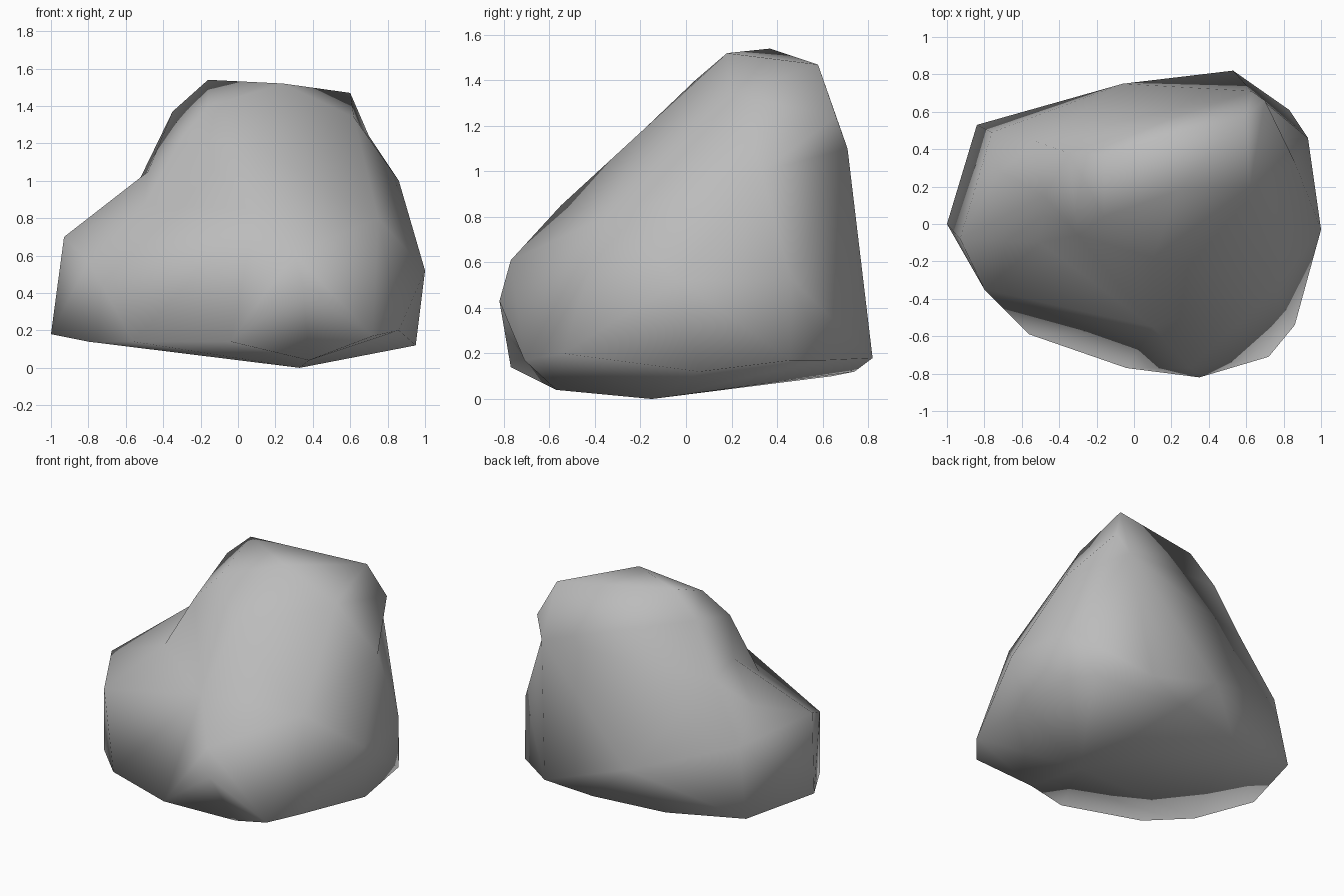
import bpy
import bmesh
from mathutils import Vector

default_cube = bpy.data.objects.get("Cube")
if default_cube:
    bpy.data.objects.remove(default_cube, do_unlink=True)

# Corner points of the boulder, grouped by the part of the stone they shape
underside = [(.33, -.15, 0), (.38, -.57, .04), (-.29, .64, .1), (.21, .74, .12)]
foot = [
    (-1, 0, .18), (-.8, -.35, .14), (-.56, -.59, .14), (-.04, -.77, .14),
    (.72, -.71, .17), (.86, -.54, .2), (.95, .06, .12), (.93, .46, .17),
    (.83, .61, .17), (.53, .82, .18), (-.84, .53, .16),
]
belly = [
    (.35, -.82, .43), (.3, -.77, .61), (1, -.03, .52), (.93, .46, .53),
    (-.06, .75, .38), (-.8, -.35, .57), (.75, -.35, .8), (.1, -.55, .85),
]
shoulder = [
    (-.93, -.08, .7), (-.76, .49, .63), (-.72, .28, .83),
    (-.5, -.1, .87), (-.48, .15, 1.05), (-.52, .44, 1.02),
]
crown = [
    (.86, .33, 1), (.63, .71, 1.1), (.7, .66, 1.24), (.62, .2, 1.34),
    (.6, .58, 1.47), (.24, .18, 1.52), (-.16, .37, 1.54),
    (-.16, .04, 1.4), (-.35, .38, 1.37), (-.3, -.06, 1.23), (.1, -.18, 1.19),
]

CORE = Vector((.05, .05, .6))
FLATTEN = .15


def nearly_round(point):
    """Move a corner close to a unit sphere around the core of the stone."""
    offset = point - CORE
    return offset.normalized() * offset.length ** FLATTEN


def make_material(name, colour):
    material = bpy.data.materials.new(name)
    material.use_nodes = True
    material.diffuse_color = colour
    shader = material.node_tree.nodes["Principled BSDF"]
    shader.inputs["Base Color"].default_value = colour
    shader.inputs["Roughness"].default_value = .9
    return material


def build_boulder(name, corners, material):
    # Skin the rounded corners, then move them back so hollows are kept
    bm = bmesh.new()
    place = {}
    for corner in map(Vector, corners):
        vert = bm.verts.new(nearly_round(corner))
        place[vert] = corner
    bmesh.ops.convex_hull(bm, input=list(bm.verts), use_existing_faces=False)
    for vert in bm.verts:
        vert.co = place[vert]
    loose = [vert for vert in bm.verts if not vert.link_faces]
    bmesh.ops.delete(bm, geom=loose, context='VERTS')
    bmesh.ops.recalc_face_normals(bm, faces=list(bm.faces))
    for face in bm.faces:
        face.smooth = True
    mesh = bpy.data.meshes.new(name)
    bm.to_mesh(mesh)
    bm.free()
    mesh.materials.append(material)
    boulder = bpy.data.objects.new(name, mesh)
    bpy.context.collection.objects.link(boulder)
    return boulder


stone_grey = make_material("stone_grey", (.5, .5, .5, 1))
build_boulder("boulder", underside + foot + belly + shoulder + crown, stone_grey)
